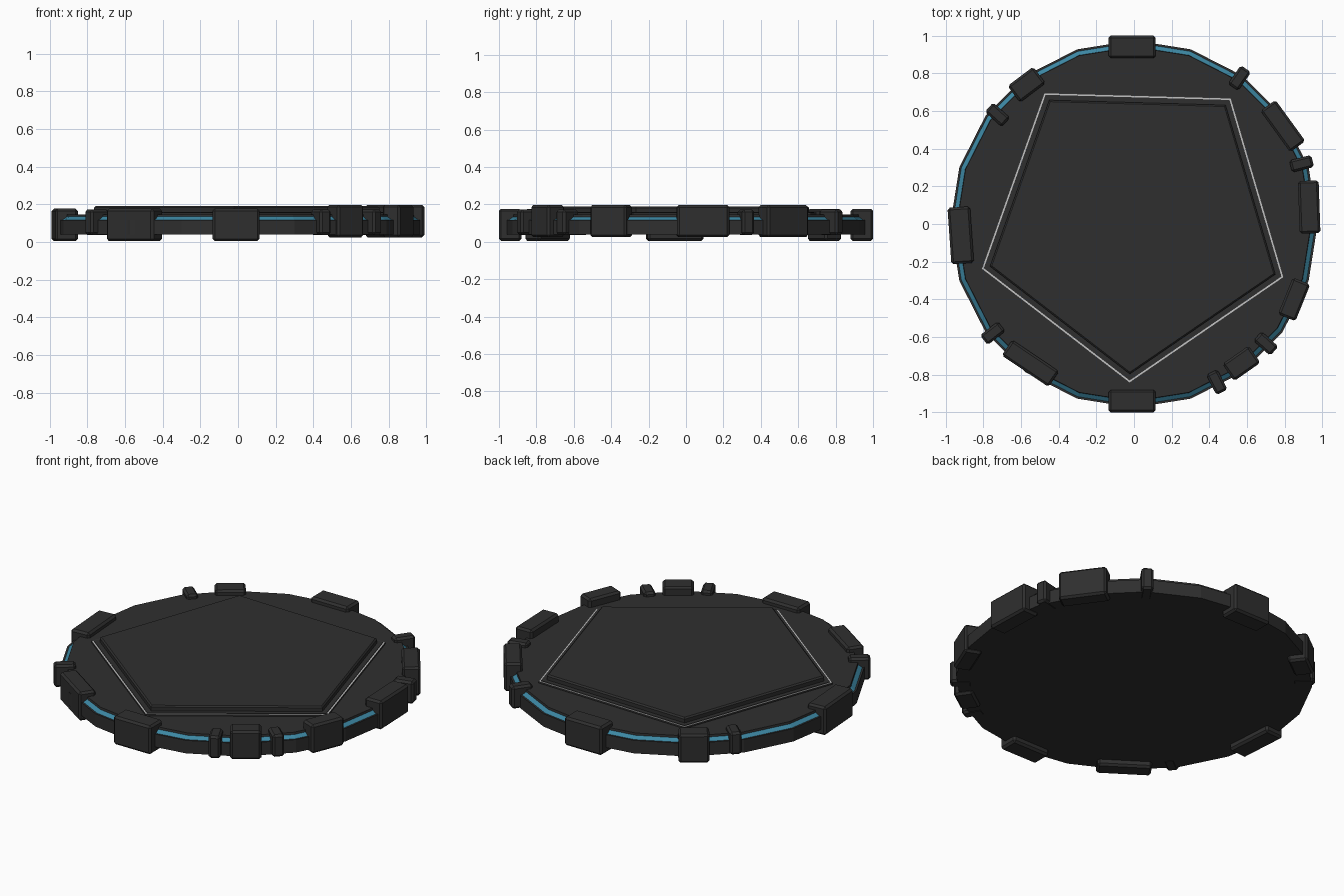
import bpy
import bmesh
from math import cos, sin, radians, tau

cube = bpy.data.objects.get("Cube")
if cube:
    bpy.data.objects.remove(cube, do_unlink=True)


def make_material(name, colour):
    mat = bpy.data.materials.new(name)
    mat.use_nodes = True
    mat.diffuse_color = (*colour, 1)
    mat.node_tree.nodes["Principled BSDF"].inputs["Base Color"].default_value = (*colour, 1)
    return mat


charcoal = make_material("charcoal", (0.028, 0.028, 0.028))
teal = make_material("teal", (0.045, 0.24, 0.36))
pale_grey = make_material("pale grey", (0.55, 0.55, 0.55))


def make_object(name, bm, materials):
    bmesh.ops.recalc_face_normals(bm, faces=bm.faces)
    mesh = bpy.data.meshes.new(name)
    bm.to_mesh(mesh)
    bm.free()
    for mat in materials:
        mesh.materials.append(mat)
    obj = bpy.data.objects.new(name, mesh)
    bpy.context.collection.objects.link(obj)
    return obj


def stacked_rings(name, profile, sides, turn, materials, accent_band=None):
    """Solid of polygonal rings given as (radius, height), capped at both ends."""
    bm = bmesh.new()
    rings = []
    for radius, z in profile:
        angles = [radians(turn) + tau * i / sides for i in range(sides)]
        rings.append([bm.verts.new((radius * cos(a), radius * sin(a), z)) for a in angles])
    bm.faces.new(rings[0])
    bm.faces.new(rings[-1])
    for band, (low, high) in enumerate(zip(rings, rings[1:])):
        for i in range(sides):
            j = (i + 1) % sides
            face = bm.faces.new((low[i], low[j], high[j], high[i]))
            face.material_index = int(band == accent_band)
    return make_object(name, bm, materials)


# Round base with a sloping teal strip just inside its rim
base_profile = [(0.975, 0.04), (0.975, 0.118), (0.964, 0.118),
                (0.942, 0.134), (0.94, 0.147)]
stacked_rings("base_disc", base_profile, 20, 0, [charcoal, teal], accent_band=2)

# Five-sided deck: pale outline strip, a low step, then the raised plate
deck_profile = [(0.844, 0.14), (0.844, 0.157), (0.831, 0.157),
                (0.831, 0.16), (0.797, 0.16), (0.797, 0.182), (0.787, 0.19)]
stacked_rings("pentagon_deck", deck_profile, 5, 52.4, [charcoal, pale_grey], accent_band=1)


def rim_block(name, x, y, length, width, turn, bottom, top):
    bm = bmesh.new()
    bmesh.ops.create_cube(bm, size=1)
    bmesh.ops.scale(bm, vec=(length, width, top - bottom), verts=bm.verts)
    bmesh.ops.bevel(bm, geom=bm.edges[:], offset=0.012, segments=1, affect="EDGES")
    obj = make_object(name, bm, [charcoal])
    obj.location = (x, y, (bottom + top) / 2)
    obj.rotation_euler.z = radians(turn)


# Large blocks clasping the rim: x, y, length, width, turn
large_blocks = [
    (-0.01, 0.94, 0.25, 0.12, 0),
    (-0.01, -0.94, 0.25, 0.12, 0),
    (-0.92, -0.06, 0.3, 0.12, 94),
    (0.93, 0.09, 0.28, 0.11, 92),
    (0.79, 0.52, 0.27, 0.1, -54),
    (-0.57, 0.74, 0.17, 0.11, 37),
    (0.85, -0.4, 0.21, 0.1, 68),
    (0.57, -0.74, 0.17, 0.11, 35),
    (-0.55, -0.74, 0.3, 0.1, -34),
]
for number, block in enumerate(large_blocks):
    # Blocks on the right half sit slightly higher
    bottom = 0.025 if block[0] > 0 else 0.005
    rim_block(f"large_rim_block_{number}", *block, bottom, bottom + 0.172)

# Small clips between the large blocks: x, y, turn
small_clips = [
    (0.89, 0.32, 14),
    (0.56, 0.775, 55),
    (-0.725, 0.58, -42),
    (0.7, -0.635, -42),
    (0.44, -0.84, -63),
    (-0.75, -0.58, 38),
]
for number, (x, y, turn) in enumerate(small_clips):
    rim_block(f"small_rim_clip_{number}", x, y, 0.12, 0.066, turn, 0.038, 0.172)
